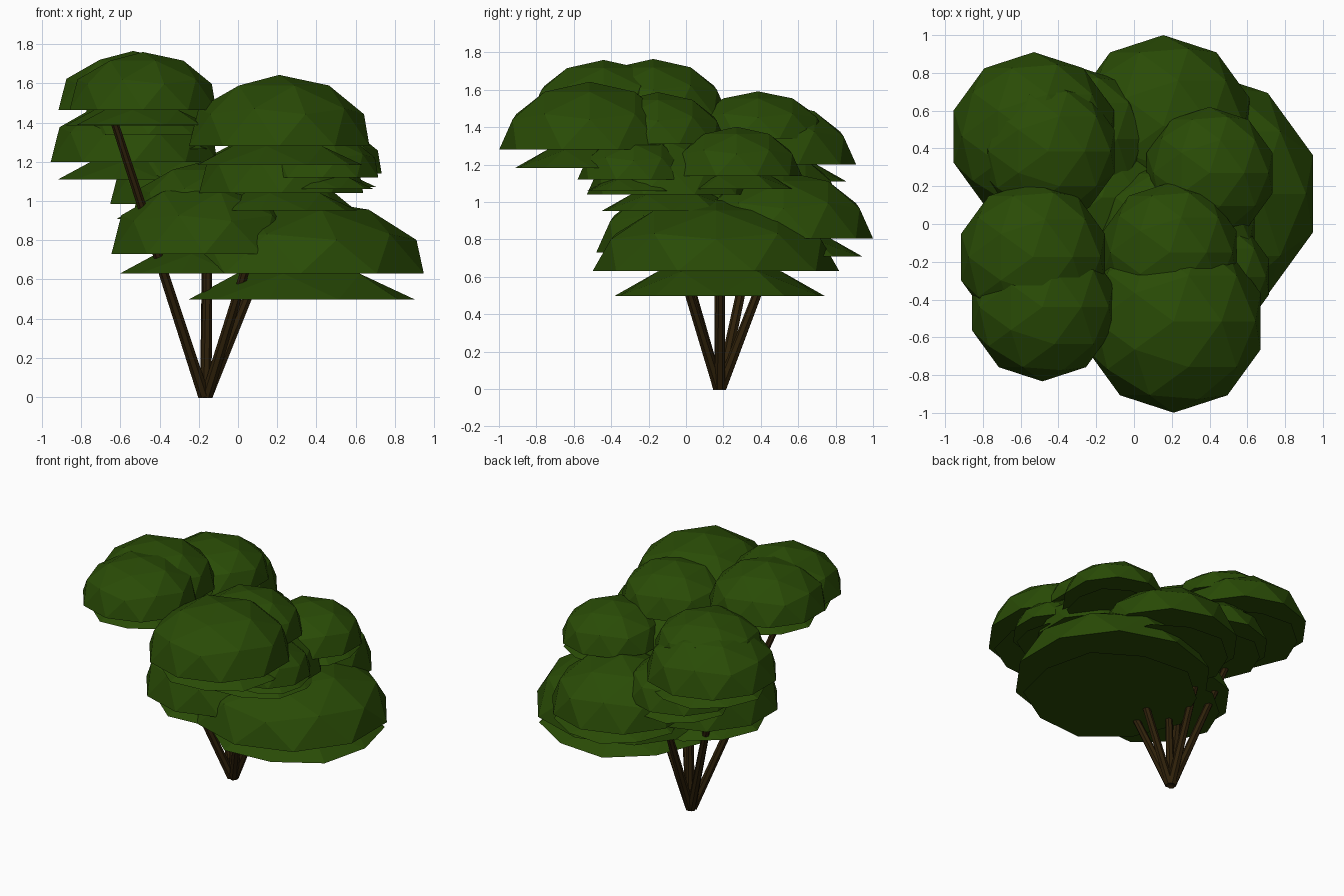
import bpy, bmesh, math
from mathutils import Vector

if "Cube" in bpy.data.objects:
    bpy.data.objects.remove(bpy.data.objects["Cube"])


def material(name, color):
    m = bpy.data.materials.new(name)
    m.diffuse_color = (*color, 1)
    m.use_nodes = True
    m.node_tree.nodes["Principled BSDF"].inputs["Base Color"].default_value = m.diffuse_color
    return m


LEAF = material("leaf green", (0.0225, 0.071, 0.0018))
BARK = material("bark brown", (0.028, 0.015, 0.003))


def finish(name, bm, mat):
    bmesh.ops.recalc_face_normals(bm, faces=bm.faces[:])
    me = bpy.data.meshes.new(name)
    bm.to_mesh(me)
    bm.free()
    me.materials.append(mat)
    ob = bpy.data.objects.new(name, me)
    bpy.context.collection.objects.link(ob)
    return ob


def half_ball(keep):
    """Faceted ball reduced to the vertices that pass the test, bottom closed."""
    bm = bmesh.new()
    bmesh.ops.create_icosphere(bm, subdivisions=2, radius=1)
    bmesh.ops.delete(bm, geom=[v for v in bm.verts if not keep(v.co.z)], context='VERTS')
    rim = [e for e in bm.edges if e.is_boundary]
    bmesh.ops.contextual_create(bm, geom=rim)
    return bm


def foliage(i, x, y, base, r, squash=0.75):
    # Flat-bottomed leaf dome
    bm = half_ball(lambda z: z > -0.01)
    for v in bm.verts:
        v.co = Vector((x + v.co.x * r, y + v.co.y * r, base + v.co.z * r * squash))
    finish(f"leaf_dome_{i}", bm, LEAF)
    # Shallow flared layer below the dome, slightly off centre
    bm = half_ball(lambda z: z < -0.3)
    for v in bm.verts:
        h = -0.2 + max(0, -v.co.z - 0.53) * 0.62
        v.co = Vector((x + (v.co.x + 0.03) * r, y + (v.co.y + 0.03) * r, base + h * r))
    finish(f"leaf_skirt_{i}", bm, LEAF)


def branch(i, start, end, r0, r1):
    a, b = Vector(start), Vector(end)
    d = b - a
    bm = bmesh.new()
    bmesh.ops.create_cone(bm, cap_ends=True, segments=7, radius1=r0, radius2=r1, depth=d.length)
    bmesh.ops.rotate(bm, verts=bm.verts[:], matrix=d.to_track_quat('Z', 'Y').to_matrix())
    bmesh.ops.translate(bm, verts=bm.verts[:], vec=(a + b) / 2)
    finish(f"branch_{i}", bm, BARK)


# Leaf clusters: x, y, base height, radius, optional squash
clusters = [
    (-0.53, 0.463, 1.20, 0.447),        # back left
    (-0.455, 0.385, 1.34, 0.37, 0.68),  # upper back left
    (-0.29, 0.45, 0.985, 0.38),         # inner back
    (-0.535, -0.175, 1.465, 0.40),      # upper left
    (-0.485, -0.44, 1.465, 0.393),      # upper front left
    (0.21, -0.515, 1.28, 0.484),        # front
    (0.19, -0.15, 1.31, 0.37),          # centre top
    (0.22, -0.09, 1.04, 0.44),          # centre lower
    (0.40, 0.27, 1.14, 0.35),           # right
    (0.43, -0.28, 1.12, 0.30),          # right front
    (0.155, 0.52, 0.805, 0.48),         # back
    (0.32, 0.16, 0.63, 0.66, 0.58),     # large lower right
    (-0.17, 0.02, 0.73, 0.50),          # lower left
    (-0.17, 0.14, 0.91, 0.39),          # inner centre
]
for i, c in enumerate(clusters, 1):
    foliage(i, *c)

# Branches fanning out from one root
ends = [
    (-0.63, -0.22, 1.40), (-0.58, 0.45, 1.25), (-0.16, 0.59, 1.05),
    (0.25, 0.19, 1.00), (0.13, -0.12, 0.95), (-0.15, 0.17, 0.85),
]
for i, e in enumerate(ends, 1):
    off = Vector((e[0] + 0.165, e[1] - 0.18, 0)) * 0.02
    branch(i, Vector((-0.165, 0.18, 0.005)) + off, e, 0.03, 0.02)
